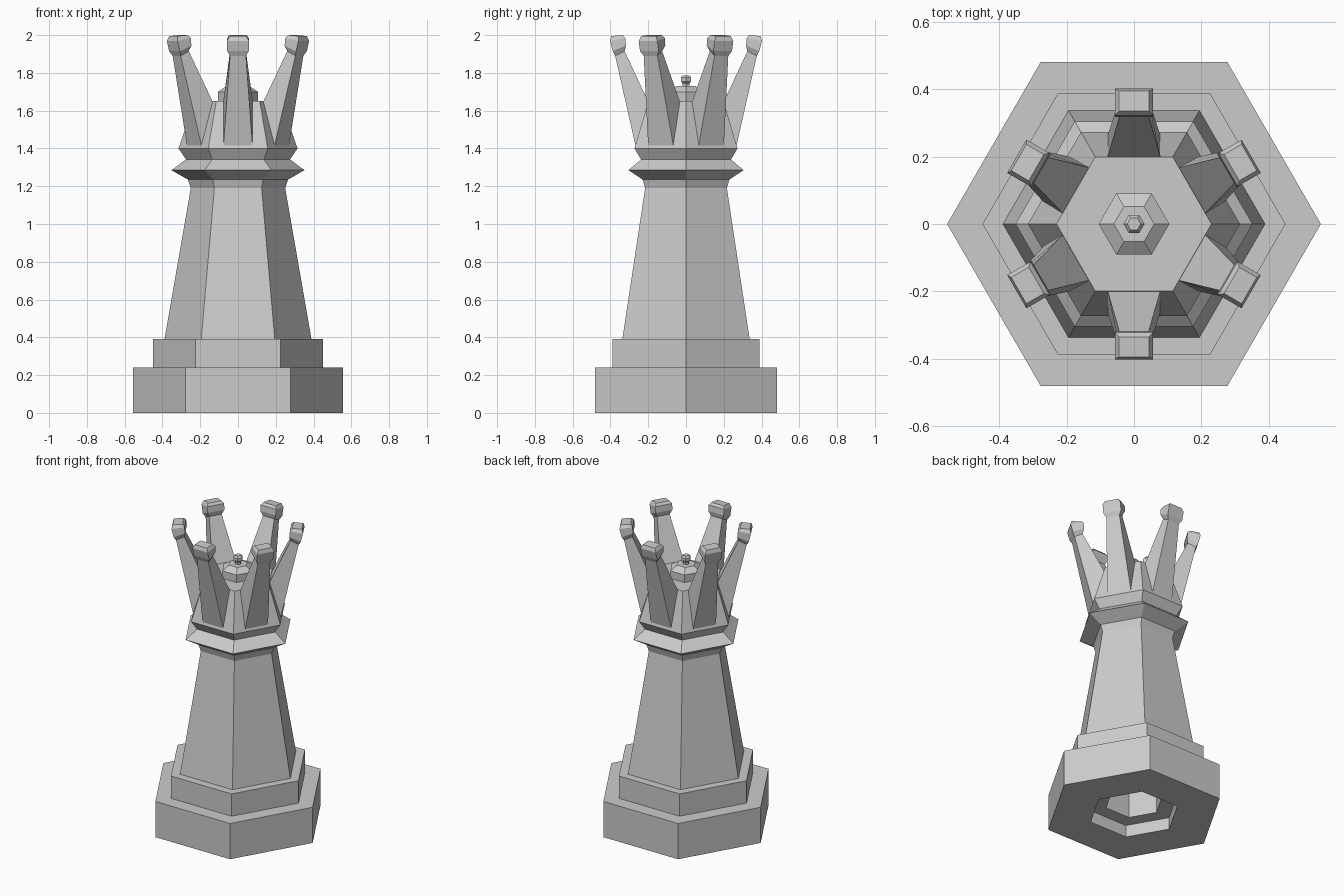
import bpy, bmesh, math

if "Cube" in bpy.data.objects:
    bpy.data.objects.remove(bpy.data.objects["Cube"])

SIDES = 6


def finish(bm, name):
    bmesh.ops.recalc_face_normals(bm, faces=bm.faces)
    mesh = bpy.data.meshes.new(name)
    bm.to_mesh(mesh)
    bm.free()
    obj = bpy.data.objects.new(name, mesh)
    bpy.context.collection.objects.link(obj)
    return obj


def loft(bm, rings):
    """Bridge a list of point rings and cap both ends."""
    loops = [[bm.verts.new(p) for p in ring] for ring in rings]
    for a, b in zip(loops, loops[1:]):
        n = len(a)
        for i in range(n):
            j = (i + 1) % n
            bm.faces.new((a[i], a[j], b[j], b[i]))
    bm.faces.new(loops[0][::-1])
    bm.faces.new(loops[-1])


def hex_lathe(name, profile):
    """Six-sided turned part from (radius, height) pairs."""
    bm = bmesh.new()
    step = 2 * math.pi / SIDES
    loft(bm, [[(r * math.cos(i * step), r * math.sin(i * step), z)
               for i in range(SIDES)] for r, z in profile])
    return finish(bm, name)


# Stepped base with a stepped hollow underneath
hex_lathe("base", [(.18, .35), (.18, .08), (.28, .08), (.28, 0), (.555, 0),
                   (.555, .24), (.45, .24), (.45, .39)])

# Tapered column
hex_lathe("column", [(.39, .385), (.25, 1.19), (.265, 1.235)])

# Sharp-edged collar and the flared rim above it
hex_lathe("collar", [(.265, 1.235), (.352, 1.285), (.275, 1.342), (.315, 1.40)])

# Crown core, cap and knob
hex_lathe("crown_core", [(.315, 1.40), (.23, 1.65)])
hex_lathe("crown_cap", [(.105, 1.645), (.105, 1.70), (.06, 1.73)])
hex_lathe("top_knob", [(.02, 1.725), (.02, 1.745), (.031, 1.755),
                       (.031, 1.775), (.02, 1.787)])

# Crown prongs: rings of (inner distance, inner z, outer distance, outer z, half width)
prong = [(.20, 1.648, .264, 1.40, .078),
         (.325, 1.915, .375, 1.89, .042),
         (.318, 1.945, .388, 1.915, .057),
         (.322, 1.985, .402, 1.97, .057),
         (.335, 2.00, .395, 1.995, .045)]
for k in range(SIDES):
    ang = math.radians(30 + 60 * k)
    c, s = math.cos(ang), math.sin(ang)

    def place(d, w, z):
        return (d * c - w * s, d * s + w * c, z)

    bm = bmesh.new()
    loft(bm, [[place(di, -w, zi), place(do, -w, zo),
               place(do, w, zo), place(di, w, zi)]
              for di, zi, do, zo, w in prong])
    finish(bm, f"crown_prong_{k + 1}")
